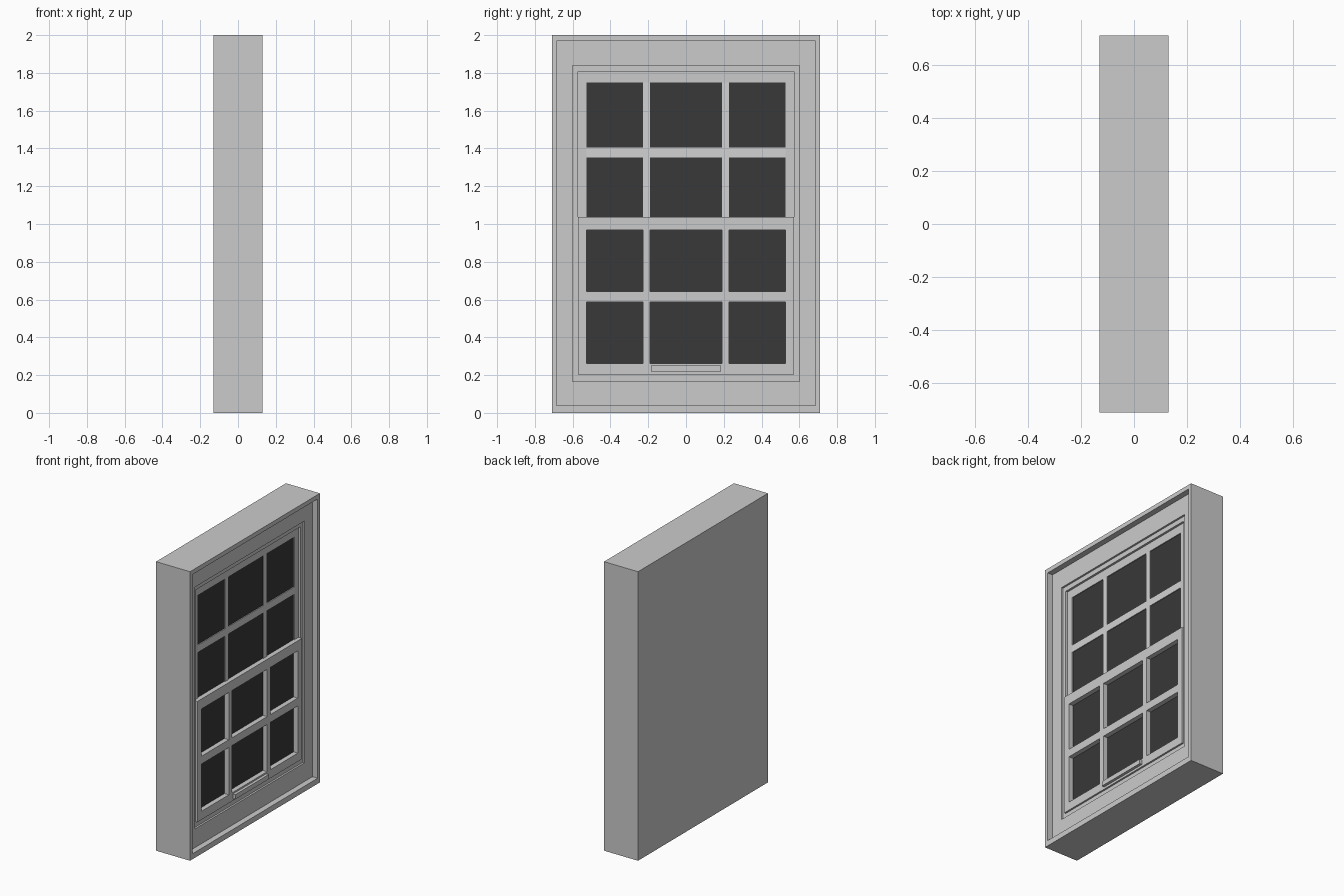
import bpy
import bmesh

cube = bpy.data.objects.get("Cube")
if cube:
    bpy.data.objects.remove(cube, do_unlink=True)


def make_material(name, value):
    mat = bpy.data.materials.new(name)
    mat.use_nodes = True
    color = (value, value, value, 1)
    mat.diffuse_color = color
    mat.node_tree.nodes["Principled BSDF"].inputs["Base Color"].default_value = color
    return mat


paint = make_material("light grey paint", 0.60)
bar_paint = make_material("pale grey bar paint", 0.65)
dark_glass = make_material("dark glass", 0.04)


def finish(name, bm, materials):
    bmesh.ops.recalc_face_normals(bm, faces=bm.faces)
    mesh = bpy.data.meshes.new(name)
    bm.to_mesh(mesh)
    bm.free()
    for mat in materials:
        mesh.materials.append(mat)
    obj = bpy.data.objects.new(name, mesh)
    bpy.context.collection.objects.link(obj)
    return obj


def lattice(name, ys, zs, back, front, materials):
    """Slab facing +x, open in every odd column of every odd row."""
    bm = bmesh.new()
    grid = [[bm.verts.new((back, y, z)) for z in zs] for y in ys]
    cols, rows = len(ys) - 1, len(zs) - 1
    for i in range(cols):
        for j in range(rows):
            if i % 2 and j % 2:
                continue
            face = bm.faces.new((grid[i][j], grid[i + 1][j],
                                 grid[i + 1][j + 1], grid[i][j + 1]))
            # inner bars take the last material
            if 0 < i < cols - 1 and 0 < j < rows - 1:
                face.material_index = len(materials) - 1
    extruded = bmesh.ops.extrude_face_region(bm, geom=bm.faces[:], use_keep_orig=True)
    verts = [v for v in extruded["geom"] if isinstance(v, bmesh.types.BMVert)]
    bmesh.ops.translate(bm, verts=verts, vec=(front - back, 0, 0))
    return finish(name, bm, materials)


def box(name, xs, ys, zs, mat):
    bm = bmesh.new()
    bmesh.ops.create_cube(bm, size=1)
    for v in bm.verts:
        v.co = [r[0] if c < 0 else r[1] for c, r in zip(v.co, (xs, ys, zs))]
    return finish(name, bm, [mat])


def mirrored(*half):
    return [-y for y in half] + list(reversed(half))


# Solid wall block behind the window
box("wall_block", (-0.13, 0.05), (-0.71, 0.71), (0, 2), paint)

# Stepped casing, outermost ring first
lattice("outer_rim", mirrored(0.71, 0.685), [0, 0.038, 1.97, 2], 0.05, 0.13, [paint])
lattice("casing", mirrored(0.685, 0.6), [0.038, 0.167, 1.84, 1.97], 0.05, 0.09, [paint])
lattice("inner_stop", mirrored(0.6, 0.572), [0.167, 0.203, 1.807, 1.84], 0.05, 0.077, [paint])

# Glass sheet shared by both sashes
box("glass", (0.05, 0.056), (-0.55, 0.55), (0.23, 1.77), dark_glass)

# Upper sash sits further back than the lower one
columns = mirrored(0.572, 0.527, 0.228, 0.191)
lattice("upper_sash", columns, [0.98, 1.035, 1.353, 1.404, 1.748, 1.807],
        0.05, 0.062, [paint, bar_paint])
lattice("lower_sash", columns, [0.203, 0.261, 0.588, 0.642, 0.969, 1.038],
        0.05, 0.089, [paint])

# Finger lift on the bottom rail
box("finger_lift", (0.085, 0.108), (-0.184, 0.184), (0.218, 0.25), paint)
